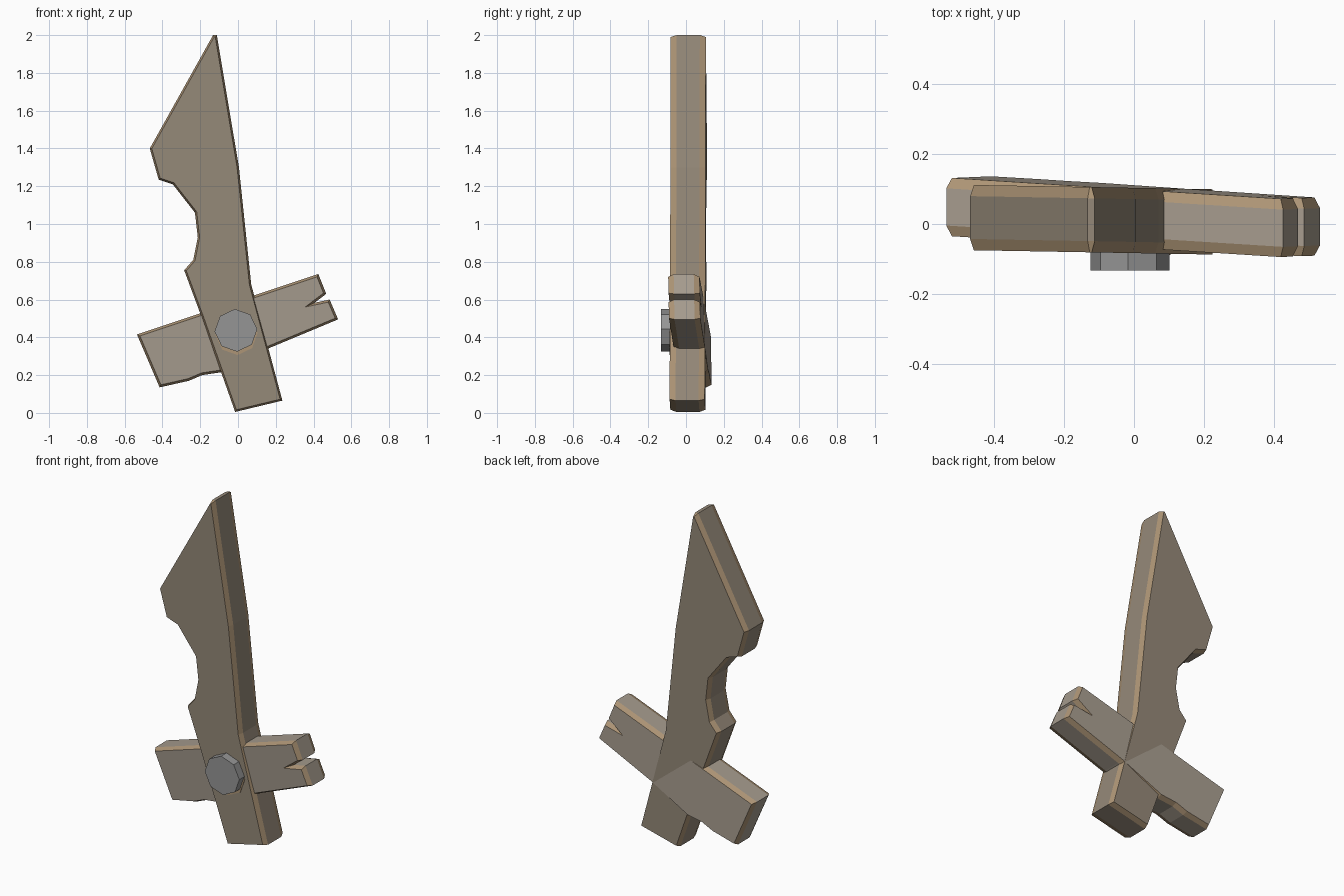
import bpy, bmesh, math
from mathutils import Vector

if "Cube" in bpy.data.objects:
    bpy.data.objects.remove(bpy.data.objects["Cube"])


def material(name, rgb):
    m = bpy.data.materials.new(name)
    m.diffuse_color = (*rgb, 1)
    m.use_nodes = True
    m.node_tree.nodes["Principled BSDF"].inputs["Base Color"].default_value = m.diffuse_color
    return m


wood = material("wood", (0.30, 0.25, 0.19))
pale_wood = material("pale_wood", (0.38, 0.33, 0.27))
worn_edge = material("worn_edge", (0.42, 0.30, 0.18))
metal = material("metal", (0.30, 0.30, 0.30))


def inset(pts, d):
    """Move a clockwise outline inwards by d with mitred corners."""
    out = []
    for i, p in enumerate(pts):
        a = (p - pts[i - 1]).normalized()
        b = (pts[(i + 1) % len(pts)] - p).normalized()
        na, nb = Vector((a.y, -a.x)), Vector((b.y, -b.x))
        out.append(p + (na + nb) * d / (1 + na.dot(nb)))
    return out


def plank(name, outline, half, chamfer, depth, lean, face_mat):
    """Chamfered board; lean = (offset, slope in x, slope in z) of its mid plane."""
    full = [Vector(p) for p in outline]
    small = inset(full, chamfer)
    bm = bmesh.new()
    rings = []
    for y, pts in ((-half, small), (depth - half, full), (half - depth, full), (half, small)):
        rings.append([bm.verts.new((p.x, y + lean[0] + lean[1] * p.x + lean[2] * p.y, p.y))
                      for p in pts])
    n = len(full)
    for k in range(3):
        for i in range(n):
            j = (i + 1) % n
            f = bm.faces.new((rings[k][i], rings[k][j], rings[k + 1][j], rings[k + 1][i]))
            f.material_index = 0 if k == 1 else 1
    bm.faces.new(rings[0])
    bm.faces.new(rings[3][::-1])
    bmesh.ops.recalc_face_normals(bm, faces=bm.faces[:])
    return finish(name, bm, (face_mat, worn_edge))


def octagon(name, centre, radius, y0, y1, turn, mat):
    bm = bmesh.new()
    rings = [[bm.verts.new((centre[0] + radius * math.cos(turn + i * math.pi / 4), y,
                            centre[1] + radius * math.sin(turn + i * math.pi / 4)))
              for i in range(8)] for y in (y0, y1)]
    for i in range(8):
        j = (i + 1) % 8
        bm.faces.new((rings[0][i], rings[0][j], rings[1][j], rings[1][i]))
    bm.faces.new(rings[0])
    bm.faces.new(rings[1][::-1])
    bmesh.ops.recalc_face_normals(bm, faces=bm.faces[:])
    return finish(name, bm, (mat,))


def finish(name, bm, mats):
    me = bpy.data.meshes.new(name)
    bm.to_mesh(me)
    bm.free()
    for m in mats:
        me.materials.append(m)
    ob = bpy.data.objects.new(name, me)
    bpy.context.collection.objects.link(ob)
    return ob


# Blade and grip: one long board with a broken notch on the left
plank("blade", [(-0.132, 2.0), (-0.112, 2.0), (0.005, 1.30), (0.07, 0.68), (0.235, 0.065),
                (-0.015, 0.005), (-0.19, 0.50), (-0.285, 0.755), (-0.237, 0.81),
                (-0.213, 0.93), (-0.228, 1.06), (-0.345, 1.21), (-0.42, 1.235),
                (-0.467, 1.40)],
      0.093, 0.01, 0.032, (0.010, -0.018, 0), wood)

# Crossguard: shorter board with a split right end, slightly twisted
plank("crossguard", [(-0.535, 0.415), (0.425, 0.735), (0.467, 0.63), (0.405, 0.583),
                     (0.485, 0.60), (0.53, 0.495), (0.17, 0.345), (-0.09, 0.215),
                     (-0.19, 0.20), (-0.26, 0.17), (-0.415, 0.135)],
      0.083, 0.012, 0.03, (0.0385, -0.05, -0.04), pale_wood)

# Bolt head and the worn recess rim below it
octagon("bolt_head", (-0.011, 0.437), 0.113, -0.133, -0.04, math.radians(3), metal)
octagon("bolt_rim", (-0.008, 0.418), 0.112, -0.088, -0.04, math.radians(3), worn_edge)
